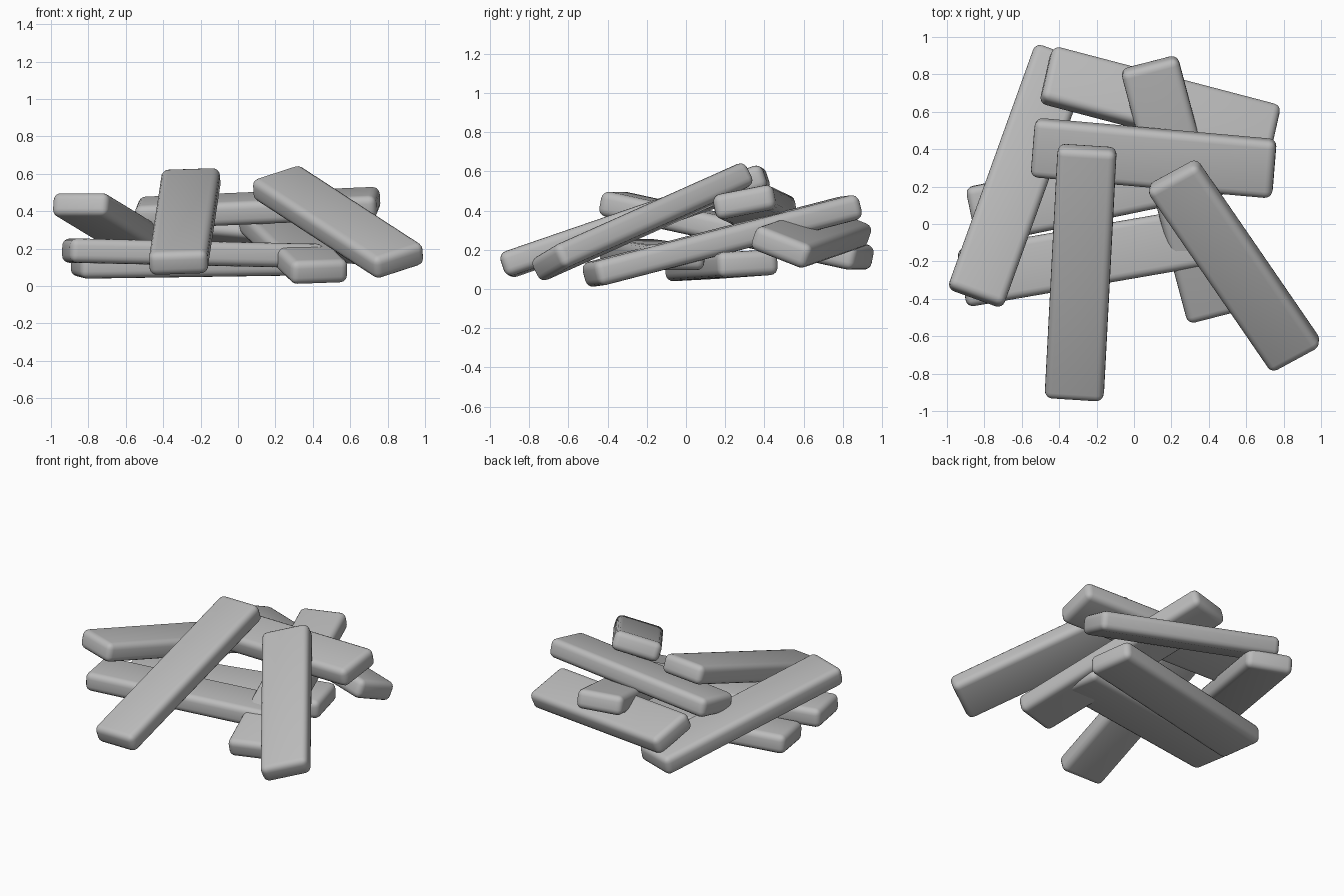
import bpy
import bmesh
from math import radians
from mathutils import Matrix, Vector

cube = bpy.data.objects.get("Cube")
if cube:
    bpy.data.objects.remove(cube, do_unlink=True)

# One plain grey for every plank
grey = bpy.data.materials.new("plank_grey")
grey.use_nodes = True
colour = (0.5, 0.5, 0.5, 1)
grey.diffuse_color = colour
grey.node_tree.nodes["Principled BSDF"].inputs["Base Color"].default_value = colour

WIDTH, THICKNESS, ROUNDING = 0.315, 0.13, 0.04


def plank(name, start, end, roll=0):
    """Rounded board between the centres of its two ends, rolled about its length."""
    start, end = Vector(start), Vector(end)
    along = (end - start).normalized()
    side = Matrix.Rotation(radians(roll), 3, along) @ Vector((0, 0, 1)).cross(along).normalized()
    up = along.cross(side)
    mesh = bpy.data.meshes.new(name)
    bm = bmesh.new()
    bmesh.ops.create_cube(bm, size=1)
    bmesh.ops.scale(bm, vec=((end - start).length, WIDTH, THICKNESS), verts=bm.verts)
    bmesh.ops.bevel(bm, geom=bm.edges[:], offset=ROUNDING, segments=4,
                    profile=0.5, affect='EDGES')
    for face in bm.faces:
        face.smooth = True
    bm.to_mesh(mesh)
    bm.free()
    mesh.materials.append(grey)
    obj = bpy.data.objects.new(name, mesh)
    turn = Matrix((along, side, up)).transposed().to_4x4()
    obj.matrix_world = Matrix.Translation((start + end) / 2) @ turn
    bpy.context.collection.objects.link(obj)
    return obj


# Bottom layer
plank("bottom_front_plank", (-0.92, -0.29, 0.19), (0.44, -0.055, 0.16))
plank("bottom_middle_plank", (-0.87, 0.04, 0.11), (0.48, 0.32, 0.13), 3)

# Middle layer
plank("left_plank", (-0.85, -0.395, 0.44), (-0.38, 0.91, 0.155))
plank("rear_leaning_plank", (0.44, -0.49, 0.07), (0.08, 0.86, 0.42), -2)
plank("back_plank", (-0.47, 0.80, 0.32), (0.75, 0.48, 0.21), -21)

# Top layer
plank("cross_plank", (-0.54, 0.41, 0.39), (0.75, 0.295, 0.445), 11)
plank("front_plank", (-0.32, -0.93, 0.115), (-0.25, 0.41, 0.575), -2)
plank("right_plank", (0.87, -0.71, 0.125), (0.20, 0.265, 0.56), -17)
